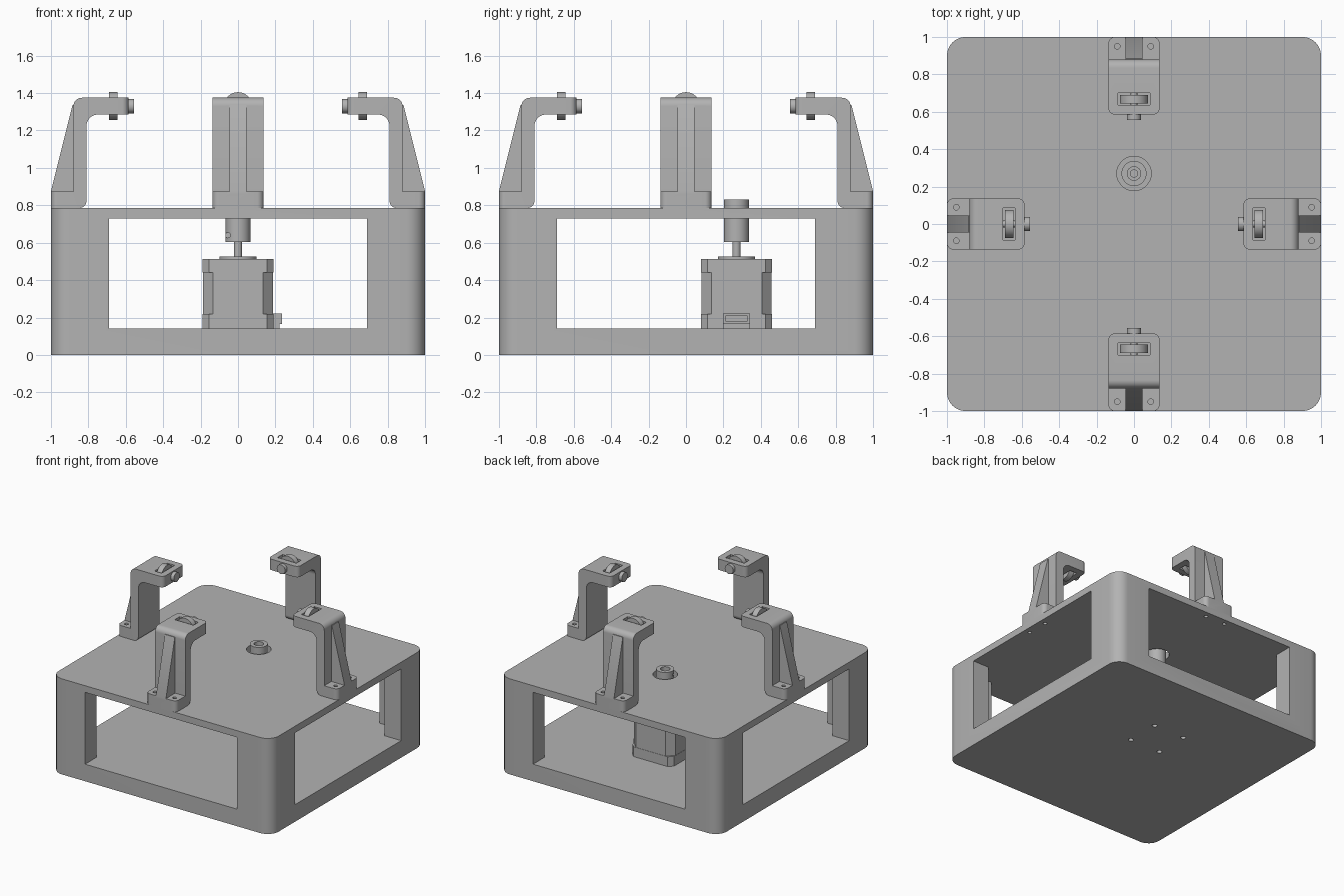
import bpy, bmesh, math
from mathutils import Matrix, Vector

cube = bpy.data.objects.get("Cube")
if cube:
    bpy.data.objects.remove(cube, do_unlink=True)

GREY = (0.45, 0.45, 0.45, 1)
mat = bpy.data.materials.new("plain grey")
mat.use_nodes = True
mat.diffuse_color = GREY
mat.node_tree.nodes["Principled BSDF"].inputs["Base Color"].default_value = GREY


def outline(corners, steps=8):
    """Turn (u, v, radius) corners into a polygon with rounded corners."""
    pts = []
    for i, (u, v, r) in enumerate(corners):
        p = Vector((u, v))
        if r == 0:
            pts.append(p)
            continue
        a = (Vector(corners[i - 1][:2]) - p).normalized()
        b = (Vector(corners[(i + 1) % len(corners)][:2]) - p).normalized()
        half = a.angle(b) / 2
        centre = p + (a + b).normalized() * r / math.sin(half)
        start = p + a * r / math.tan(half) - centre
        end = p + b * r / math.tan(half) - centre
        sweep = math.atan2(start.x * end.y - start.y * end.x, start.dot(end))
        for k in range(steps + 1):
            t = sweep * k / steps
            pts.append(centre + Matrix.Rotation(t, 2) @ start)
    return pts


def rect(u0, u1, v0, v1, r=0):
    return outline([(u0, v0, r), (u1, v0, r), (u1, v1, r), (u0, v1, r)])


def circle(u, v, r, n=32):
    return [Vector((u + r * math.cos(math.tau * i / n), v + r * math.sin(math.tau * i / n)))
            for i in range(n)]


def prism(name, pts, lo, hi, axis="z"):
    """Extrude a 2D outline from lo to hi along an axis."""
    place = {"z": lambda p, h: (p.x, p.y, h),
             "y": lambda p, h: (p.x, h, p.y),
             "x": lambda p, h: (h, p.x, p.y)}[axis]
    bm = bmesh.new()
    low = [bm.verts.new(place(p, lo)) for p in pts]
    high = [bm.verts.new(place(p, hi)) for p in pts]
    bm.faces.new(low)
    bm.faces.new(high)
    for i in range(len(pts)):
        j = (i + 1) % len(pts)
        bm.faces.new((low[i], low[j], high[j], high[i]))
    bmesh.ops.recalc_face_normals(bm, faces=bm.faces)
    mesh = bpy.data.meshes.new(name)
    bm.to_mesh(mesh)
    bm.free()
    mesh.materials.append(mat)
    ob = bpy.data.objects.new(name, mesh)
    bpy.context.collection.objects.link(ob)
    return ob


def activate(ob):
    bpy.ops.object.select_all(action="DESELECT")
    ob.select_set(True)
    bpy.context.view_layer.objects.active = ob


def combine(ob, other, operation="DIFFERENCE"):
    """Apply a boolean and discard the helper."""
    activate(ob)
    mod = ob.modifiers.new("bool", "BOOLEAN")
    mod.operation, mod.object, mod.solver = operation, other, "EXACT"
    bpy.ops.object.modifier_apply(modifier=mod.name)
    bpy.data.objects.remove(other, do_unlink=True)


def spin(ob, quarter):
    ob.data.transform(Matrix.Rotation(quarter * math.pi / 2, 4, "Z"))
    return ob


DECK = 0.785
MY = 0.27  # motor centre in y

# Housing: rounded box, hollow, with a window on every side
housing = prism("housing", rect(-1, 1, -1, 1, 0.1), 0, DECK)
combine(housing, prism("cut", rect(-0.85, 0.85, -0.85, 0.85), 0.14, 0.73))
combine(housing, prism("cut", rect(-0.69, 0.69, 0.14, 0.73), -1.1, 1.1, "y"))
combine(housing, prism("cut", rect(-0.69, 0.69, 0.14, 0.73), -1.1, 1.1, "x"))
# Coupling opening and screw holes
combine(housing, prism("cut", circle(0, MY, 0.092), 0.7, 0.8))
for sx in (-1, 1):
    for sy in (-1, 1):
        combine(housing, prism("cut", circle(sx * 0.14, MY + sy * 0.14, 0.02, 16), -0.1, 0.2))
for q in range(4):
    for s in (-1, 1):
        combine(housing, spin(prism("cut", circle(0.95, s * 0.09, 0.015, 16), 0.7, 0.9), q))

# Four brackets, each with a roller and an axle bolt
profile = outline([(1, DECK, 0), (1, 0.875, 0), (0.88, 0.875, 0), (0.88, 1.375, 0.045),
                   (0.585, 1.375, 0), (0.585, 1.285, 0), (0.81, 1.285, 0.06), (0.81, DECK, 0.04)])
rib_side = outline([(1, 0.875, 0), (0.885, 1.335, 0), (0.85, 1.335, 0), (0.85, 0.86, 0), (1, 0.86, 0)])
for q, side in enumerate(("left", "back", "right", "front")):
    arm = prism(side + "_bracket", profile, -0.137, 0.137, "y")
    combine(arm, prism("rib", rib_side, -0.045, 0.045, "y"), "UNION")
    combine(arm, prism("plan", rect(0.585, 1, -0.137, 0.137, 0.035), 0.7, 1.5), "INTERSECT")
    combine(arm, prism("cut", rect(0.635, 0.7, -0.085, 0.085), 1.2, 1.45))
    for s in (-1, 1):
        combine(arm, prism("cut", circle(0.95, s * 0.09, 0.015, 16), 0.7, 0.95))
    roller = prism(side + "_roller", circle(0, 1.33, 0.075), 0.645, 0.69, "x")
    axle = prism(side + "_axle", circle(0, 1.33, 0.018, 16), 0.57, 0.72, "x")
    head = prism(side + "_bolt_head", circle(0, 1.33, 0.038, 24), 0.557, 0.587, "x")
    for ob in (arm, roller, axle, head):
        spin(ob, q)


# Stepper motor: two end caps around a more deeply chamfered core
def chamfered(half, c):
    h, k = half, half - c
    return [Vector((x, y + MY)) for x, y in
            ((k, -h), (h, -k), (h, k), (k, h), (-k, h), (-h, k), (-h, -k), (-k, -h))]


prism("motor_base", chamfered(0.19, 0.035), 0.14, 0.22)
prism("motor_core", chamfered(0.188, 0.053), 0.22, 0.44)
prism("motor_cap", chamfered(0.19, 0.035), 0.44, 0.512)
prism("motor_boss", circle(0, MY, 0.1), 0.512, 0.526)
prism("motor_shaft", circle(0, MY, 0.022, 24), 0.52, 0.78)
plug = prism("motor_plug", rect(MY - 0.072, MY + 0.072, 0.165, 0.222), 0.185, 0.236, "x")
combine(plug, prism("cut", rect(MY - 0.055, MY + 0.055, 0.18, 0.21), 0.205, 0.25, "x"))
prism("motor_plug_foot", rect(MY - 0.07, MY + 0.07, 0.14, 0.165), 0.185, 0.222, "x")

# Shaft coupling with bore and set-screw holes
coupling = prism("coupling", circle(0, MY, 0.067, 40), 0.605, 0.83)
combine(coupling, prism("cut", circle(0, MY, 0.036, 24), 0.7, 0.9))
for z in (0.64, 0.795):
    combine(coupling, prism("cut", circle(-0.055, z, 0.014, 16), 0, MY, "y"))

# Smooth the round walls, keep the edges crisp
for ob in bpy.context.scene.objects:
    if ob.type == "MESH":
        activate(ob)
        bpy.ops.object.shade_smooth_by_angle(angle=math.radians(30))
